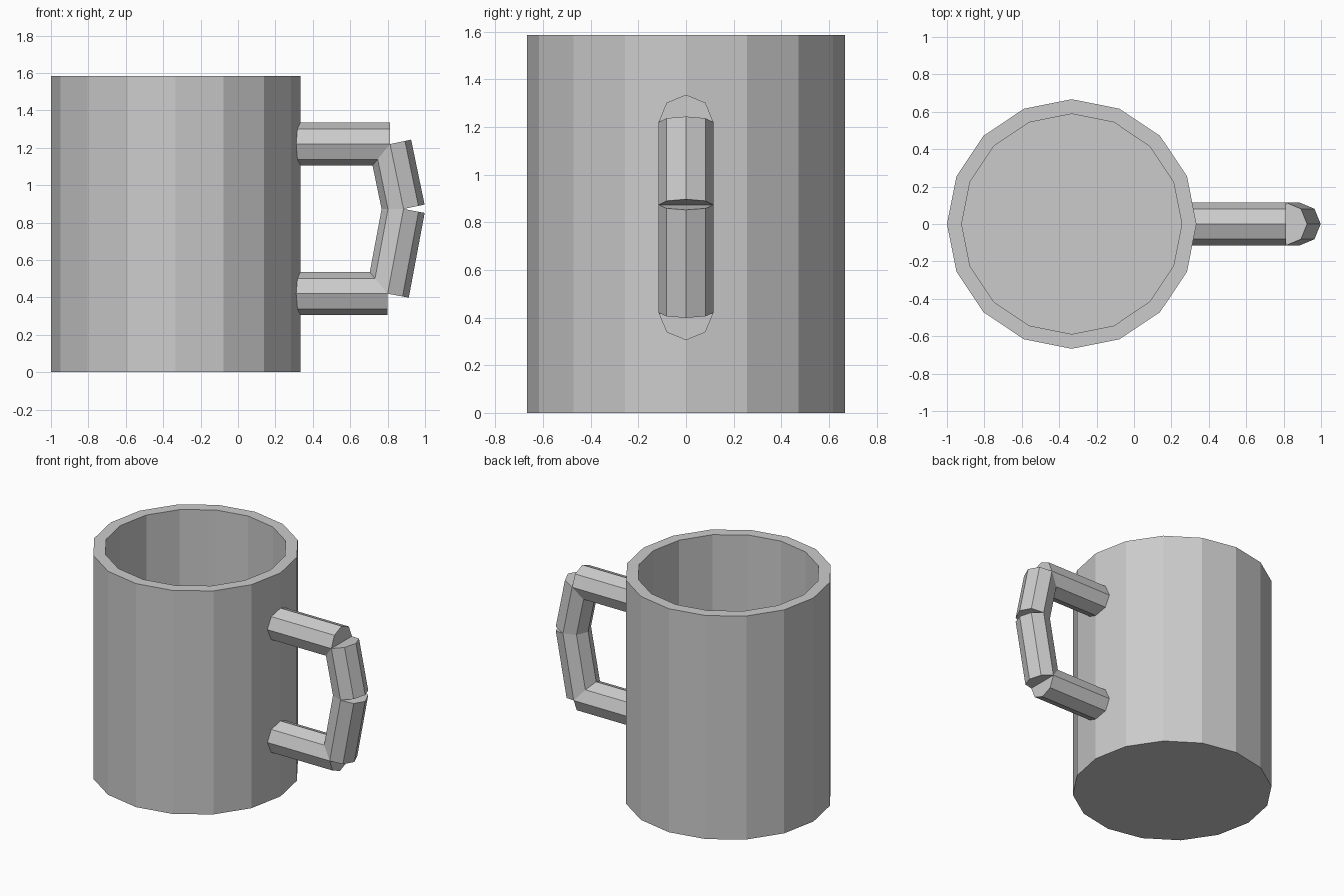
import bpy, bmesh, math
from mathutils import Vector, Matrix

if "Cube" in bpy.data.objects:
    bpy.data.objects.remove(bpy.data.objects["Cube"])

CX, R_OUT, R_IN, HEIGHT, FLOOR = -0.333, 0.667, 0.587, 1.585, 0.08


def make_object(name, bm):
    mesh = bpy.data.meshes.new(name)
    bm.to_mesh(mesh)
    bm.free()
    obj = bpy.data.objects.new(name, mesh)
    bpy.context.collection.objects.link(obj)
    return obj


# Cup body: 16-sided cylinder, top inset for the rim, then sunk to the floor
bm = bmesh.new()
bmesh.ops.create_cone(bm, cap_ends=True, segments=16, radius1=R_OUT, radius2=R_OUT,
                      depth=HEIGHT, matrix=Matrix.Translation((CX, 0, HEIGHT / 2)))
bm.normal_update()
top = next(f for f in bm.faces if f.normal.z > 0.9)
bmesh.ops.inset_region(bm, faces=[top], thickness=(R_OUT - R_IN) * math.cos(math.pi / 16))
sunk = bmesh.ops.extrude_discrete_faces(bm, faces=[top])["faces"]
bmesh.ops.translate(bm, verts=sunk[0].verts, vec=(0, 0, FLOOR - HEIGHT))
bmesh.ops.recalc_face_normals(bm, faces=bm.faces)
make_object("cup_body", bm)


# Handle: separate octagonal bars between successive path points
def bar(name, start, end, radius=0.115):
    a, b = Vector((start[0], 0, start[1])), Vector((end[0], 0, end[1]))
    d = b - a
    matrix = Matrix.Translation((a + b) / 2) @ Matrix.Rotation(math.atan2(d.x, d.z), 4, 'Y')
    bm = bmesh.new()
    bmesh.ops.create_cone(bm, cap_ends=True, segments=8, radius1=radius, radius2=radius,
                          depth=d.length, matrix=matrix)
    make_object(name, bm)


path = [(0.285, 1.22), (0.813, 1.22), (0.885, 0.873), (0.80, 0.42), (0.285, 0.42)]
names = ["handle_top", "handle_upper_grip", "handle_lower_grip", "handle_bottom"]
for name, start, end in zip(names, path, path[1:]):
    bar(name, start, end)
